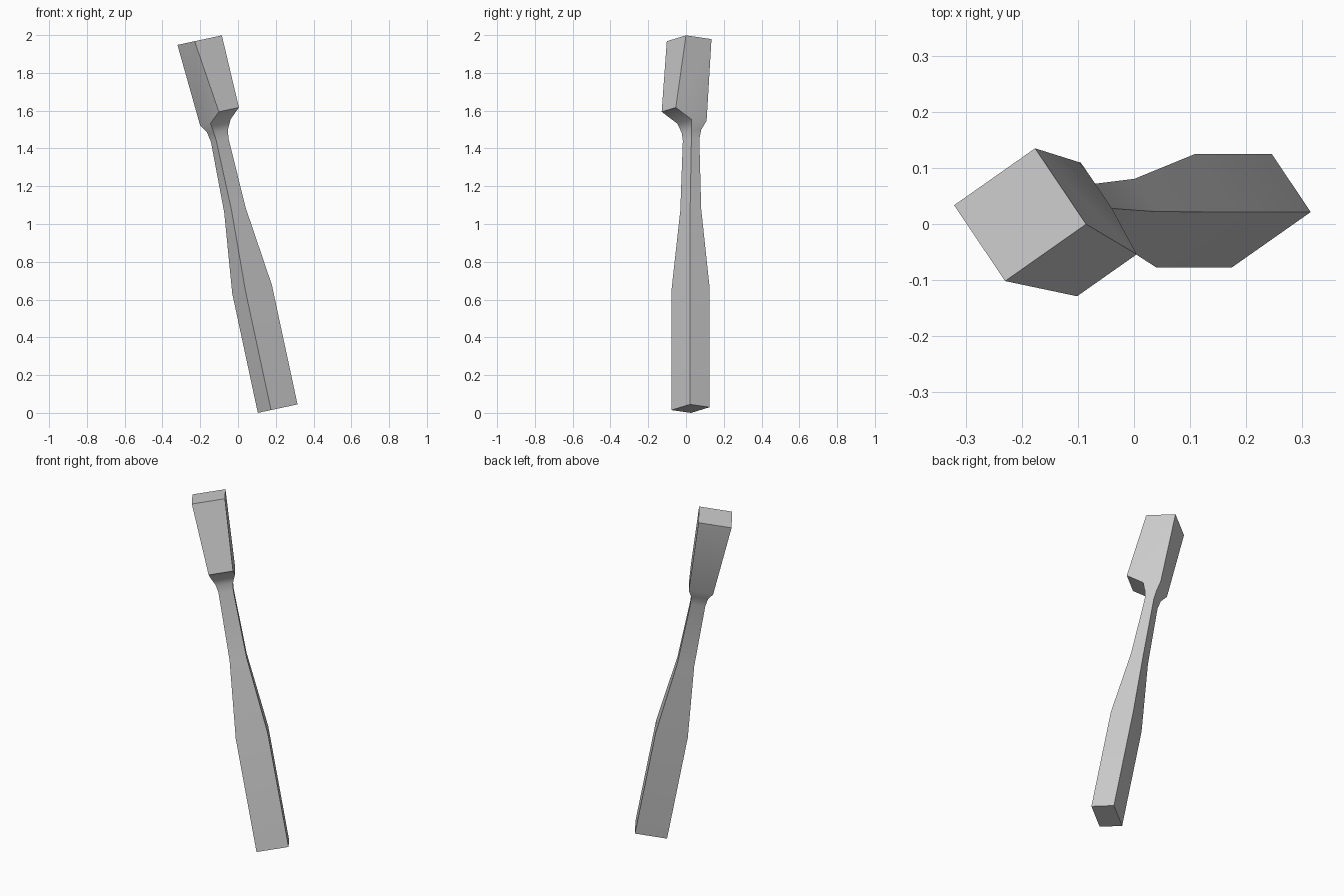
import bpy, bmesh
from math import radians
from mathutils import Matrix

cube = bpy.data.objects.get("Cube")
if cube:
    bpy.data.objects.remove(cube, do_unlink=True)

# Plain grey for the whole piece
grey = bpy.data.materials.new("plain_grey")
grey.use_nodes = True
colour = (0.6, 0.6, 0.6, 1.0)
grey.diffuse_color = colour
grey.node_tree.nodes["Principled BSDF"].inputs["Base Color"].default_value = colour

# Rectangular sections along the shaft:
# half width, back depth, height of back edge, front depth, height of front edge
sections = [
    (0.087, 0.063, 0.0, 0.063, 0.0),        # foot of the handle
    (0.087, 0.063, 0.646, 0.063, 0.646),    # start of the taper
    (0.046, 0.037, 1.077, 0.034, 1.077),
    (0.040, 0.029, 1.455, 0.022, 1.455),    # narrow neck
    (0.046, 0.037, 1.507, 0.025, 1.499),
    (0.066, 0.058, 1.554, 0.040, 1.55),     # flare under the head
    (0.066, 0.058, 1.554, 0.140, 1.602),    # overhanging lip of the head
    (0.0895, 0.073, 1.994, 0.091, 1.994),   # top of the head
]

bm = bmesh.new()


def add_section(half, back, back_z, front, front_z):
    corners = [(-half, back, back_z), (-half, -front, front_z),
               (half, -front, front_z), (half, back, back_z)]
    return [bm.verts.new(c) for c in corners]


# Loft the sections and cap both ends
rings = [add_section(*s) for s in sections]
for low, high in zip(rings, rings[1:]):
    for i in range(4):
        j = (i + 1) % 4
        bm.faces.new((low[i], low[j], high[j], high[i]))
bm.faces.new(rings[0])
bm.faces.new(rings[-1])

# The lip shares its back edge with the flare
bmesh.ops.remove_doubles(bm, verts=bm.verts, dist=0.001)
bmesh.ops.recalc_face_normals(bm, faces=bm.faces)

# Lean the shaft sideways and twist it about its own axis
pose = (Matrix.Translation((0.21, 0.024, 0.0225))
        @ Matrix.Rotation(radians(-12.1), 4, 'Y')
        @ Matrix.Rotation(radians(34.5), 4, 'Z'))
bm.transform(pose)

mesh = bpy.data.meshes.new("handle_with_head")
bm.to_mesh(mesh)
bm.free()
mesh.materials.append(grey)
handle = bpy.data.objects.new("handle_with_head", mesh)
bpy.context.collection.objects.link(handle)

# Smooth the flare but keep the long corners crisp
bpy.ops.object.select_all(action='DESELECT')
handle.select_set(True)
bpy.context.view_layer.objects.active = handle
bpy.ops.object.shade_smooth_by_angle(angle=radians(60))
